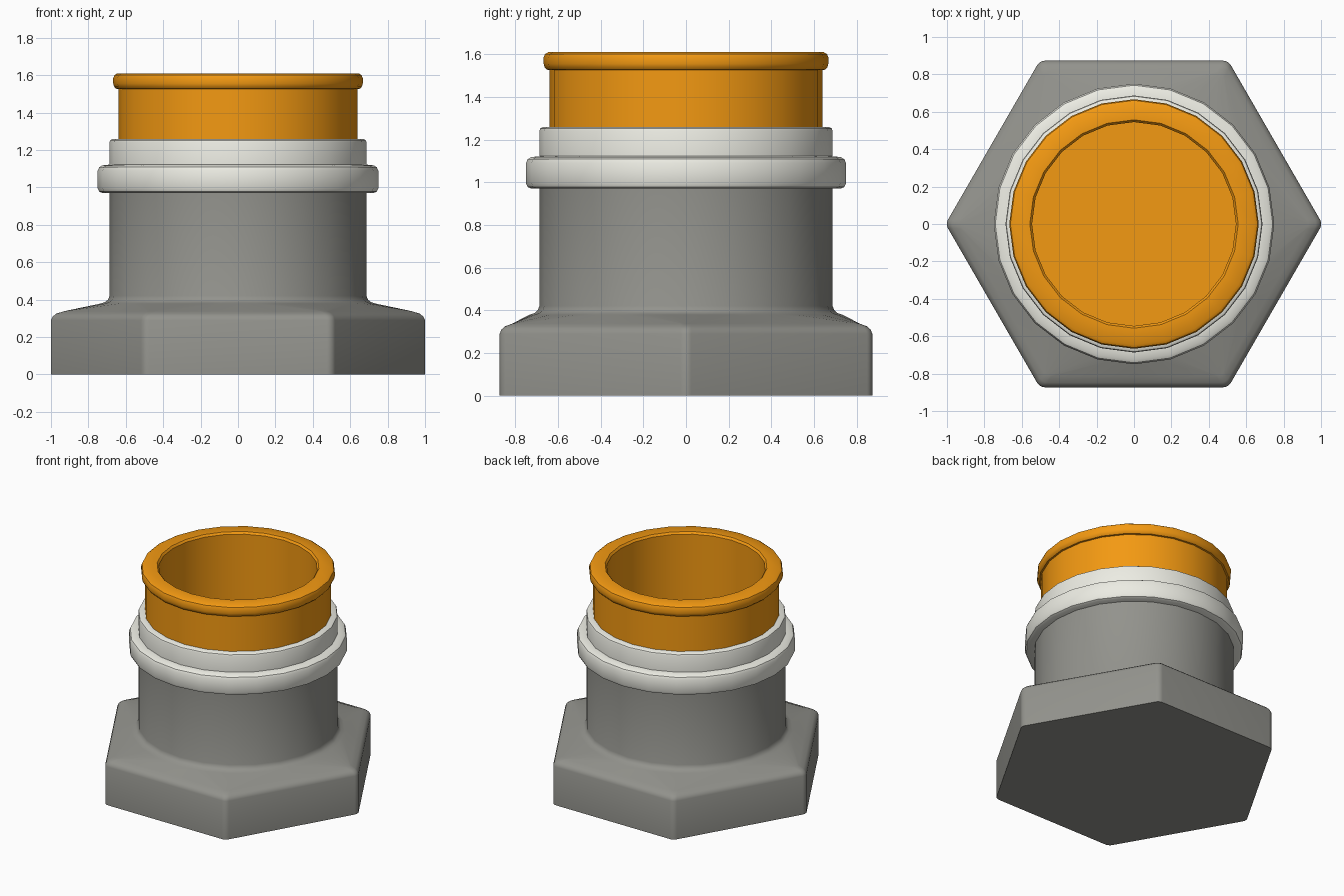
import bpy, bmesh
from math import sin, cos, pi, radians

if "Cube" in bpy.data.objects:
    bpy.data.objects.remove(bpy.data.objects["Cube"])

SIDES = 24


def material(name, rgb):
    m = bpy.data.materials.new(name)
    m.diffuse_color = (*rgb, 1)
    m.use_nodes = True
    m.node_tree.nodes["Principled BSDF"].inputs["Base Color"].default_value = m.diffuse_color
    return m


def skin(name, rings, mat, closed=False, cap_start=False, cap_end=False):
    """Join equal-length rings of points into a surface."""
    bm = bmesh.new()
    vr = [[bm.verts.new(p) for p in ring] for ring in rings]
    n = len(vr[0])
    pairs = list(zip(vr, vr[1:])) + ([(vr[-1], vr[0])] if closed else [])
    for a, b in pairs:
        for i in range(n):
            j = (i + 1) % n
            bm.faces.new((a[i], a[j], b[j], b[i]))
    if cap_start:
        bm.faces.new(vr[0][::-1])
    if cap_end:
        bm.faces.new(vr[-1])
    bmesh.ops.recalc_face_normals(bm, faces=bm.faces[:])
    me = bpy.data.meshes.new(name)
    bm.to_mesh(me)
    bm.free()
    ob = bpy.data.objects.new(name, me)
    bpy.context.collection.objects.link(ob)
    me.materials.append(mat)
    bpy.ops.object.select_all(action='DESELECT')
    ob.select_set(True)
    bpy.context.view_layer.objects.active = ob
    bpy.ops.object.shade_smooth_by_angle(angle=radians(35))
    return ob


def circle(r, z, n=SIDES):
    return [(r * cos(2 * pi * i / n), r * sin(2 * pi * i / n), z) for i in range(n)]


def dense_circle(r, z):
    """The same 24-gon with a point added in the middle of every side."""
    c = circle(r, z)
    out = []
    for p, q in zip(c, c[1:] + c[:1]):
        out += [p, ((p[0] + q[0]) / 2, (p[1] + q[1]) / 2, z)]
    return out


def hexagon(inset, z, flat=0.873, rad=0.05):
    """Rounded hexagon: seven arc points per corner plus one per flat middle."""
    f = flat - inset
    centre = (f - rad) / cos(pi / 6)
    pts = []
    for k in range(6):
        a = k * pi / 3
        for t in range(-3, 4):
            b = a + t * pi / 18
            pts.append((centre * cos(a) + rad * cos(b), centre * sin(a) + rad * sin(b), z))
        m = a + pi / 6
        pts.append((f * cos(m), f * sin(m), z))
    return pts[3:] + pts[:3]


grey = material("grey", (0.29, 0.29, 0.265))
white = material("white", (0.84, 0.84, 0.77))
orange = material("orange", (0.9, 0.32, 0.006))

# Hexagonal base flowing through a fillet into the round body
rings = [hexagon(i, z) for i, z in
         [(0, 0), (0, 0.29), (0.008, 0.31), (0.025, 0.325), (0.06, 0.338)]]
rings += [dense_circle(r, z) for r, z in
          [(0.735, 0.379), (0.71, 0.387), (0.695, 0.4), (0.687, 0.42), (0.687, 0.98)]]
skin("hex_base_and_body", rings, grey, cap_start=True)

# White collar with a rounded bead and a narrower upper band
collar = [(0.6, 0.97), (0.725, 0.97), (0.742, 0.978), (0.75, 0.995), (0.75, 1.09),
          (0.742, 1.108), (0.725, 1.118), (0.687, 1.122), (0.687, 1.242),
          (0.683, 1.252), (0.673, 1.258), (0.6, 1.258)]
skin("collar", [circle(r, z) for r, z in collar], white, closed=True)

# Orange open cup with a rolled lip
cup = [(0.64, 0.76), (0.64, 1.526), (0.652, 1.528), (0.663, 1.54), (0.667, 1.555),
       (0.667, 1.585), (0.661, 1.6), (0.645, 1.61), (0.557, 1.61), (0.545, 1.595),
       (0.545, 0.8)]
skin("cup", [circle(r, z) for r, z in cup], orange, cap_start=True, cap_end=True)
